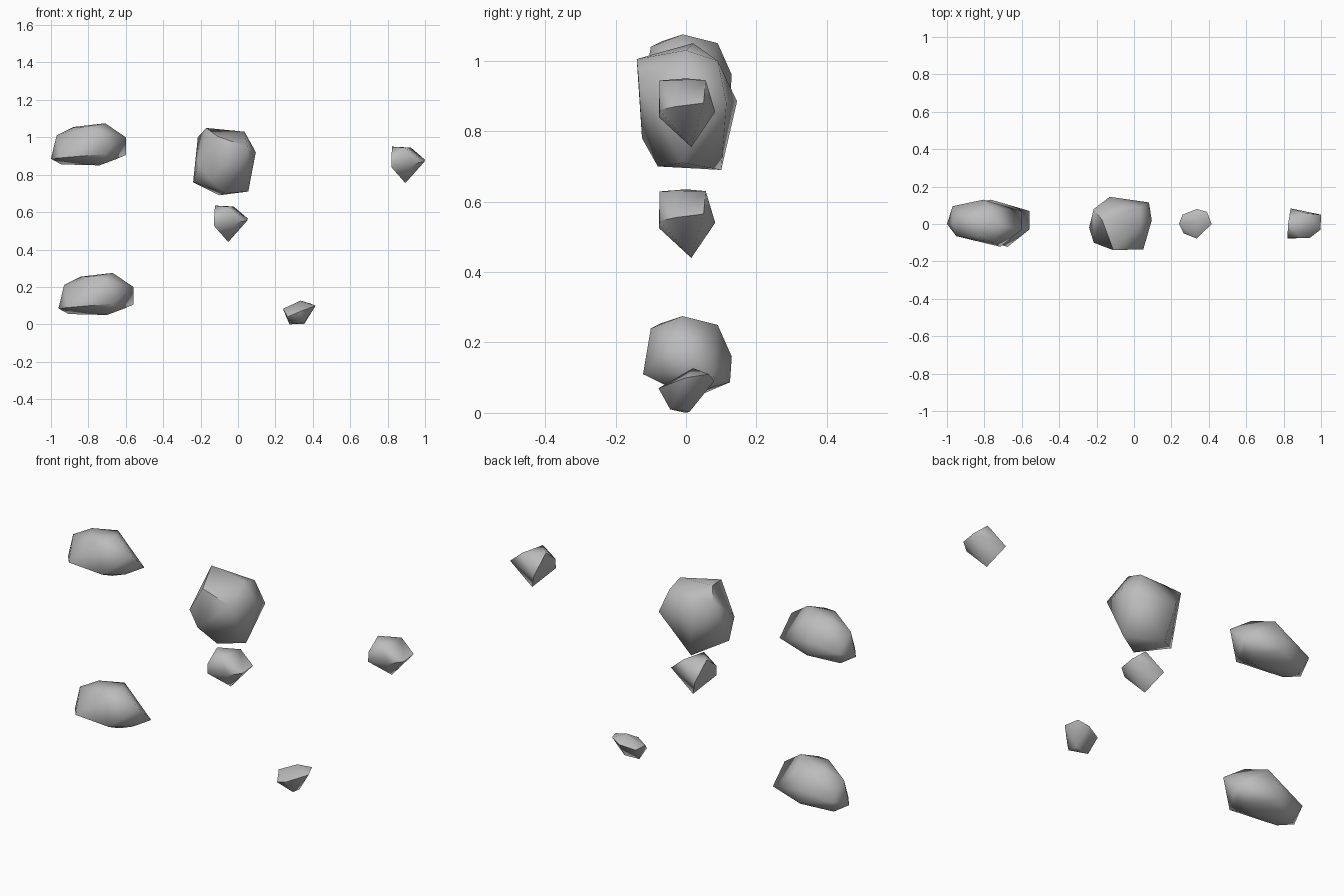
import bpy, bmesh, math

# One flat stone grey for every rock
stone = bpy.data.materials.new("stone grey")
stone.diffuse_color = (0.5, 0.5, 0.5, 1.0)


def rock(name, points, shift=(0, 0, 0)):
    """Chiselled boulder: the hull around a few corner points, softly shaded."""
    bm = bmesh.new()
    for p in points:
        bm.verts.new([a + b for a, b in zip(p, shift)])
    hull = bmesh.ops.convex_hull(bm, input=bm.verts[:])
    inside = [g for g in hull["geom_interior"] if isinstance(g, bmesh.types.BMVert)]
    bmesh.ops.delete(bm, geom=inside, context='VERTS')
    bmesh.ops.recalc_face_normals(bm, faces=bm.faces[:])
    mesh = bpy.data.meshes.new(name)
    bm.to_mesh(mesh)
    bm.free()
    mesh.materials.append(stone)
    ob = bpy.data.objects.new(name, mesh)
    bpy.context.collection.objects.link(ob)
    bpy.ops.object.select_all(action='DESELECT')
    ob.select_set(True)
    bpy.context.view_layer.objects.active = ob
    bpy.ops.object.shade_smooth_by_angle(angle=math.radians(60))
    return ob


# Large central boulder
rock("large_rock", [
    (-.17, .02, 1.05), (.035, 0, 1.03), (-.215, .08, 1.0), (-.11, -.14, 1.005),
    (.05, -.135, .95), (-.215, -.10, .85), (-.24, -.02, .76), (-.15, -.125, .78),
    (.095, .02, .92), (.08, .115, .88), (-.13, .145, .885), (.035, .09, 1.0),
    (.055, -.01, .71), (-.066, -.08, .70), (-.10, .10, .69)])

# Long slab, used twice: one above the other
slab = [
    (-.95, -.065, .89), (-1.0, 0, .885), (-.97, 0, 1.01), (-.97, .095, .93),
    (-.83, -.07, 1.055), (-.75, -.10, 1.04), (-.88, .03, 1.055), (-.71, -.01, 1.075),
    (-.77, .09, 1.05), (-.60, -.03, 1.0), (-.60, .07, .905), (-.805, .13, .96),
    (-.80, .125, .887), (-.715, -.122, .91), (-.66, 0, .88), (-.70, .05, .865),
    (-.74, 0, .85), (-.945, .05, .855)]
rock("upper_slab_rock", slab)
rock("lower_slab_rock", slab, (.04, 0, -.80))

# Pointed stone, used twice: far right and under the boulder
pointed = [
    (.82, -.075, .89), (.82, -.077, .84), (.894, -.075, .944), (.958, -.034, .89),
    (.94, -.075, .86), (1.0, .05, .88), (.997, -.03, .87), (.924, .056, .945),
    (.824, 0, .95), (.837, .083, .855), (.895, .015, .755)]
rock("right_pointed_rock", pointed)
rock("middle_pointed_rock", pointed, (-.947, 0, -.315))

# Pebble resting on the ground
rock("pebble", [
    (.24, 0, .083), (.335, .02, .127), (.415, 0, .10), (.355, -.045, .01),
    (.275, 0, 0), (.335, -.078, .07), (.265, -.05, .04), (.335, .08, .09),
    (.39, .065, .11), (.26, .05, .07), (.355, .01, .003)])
